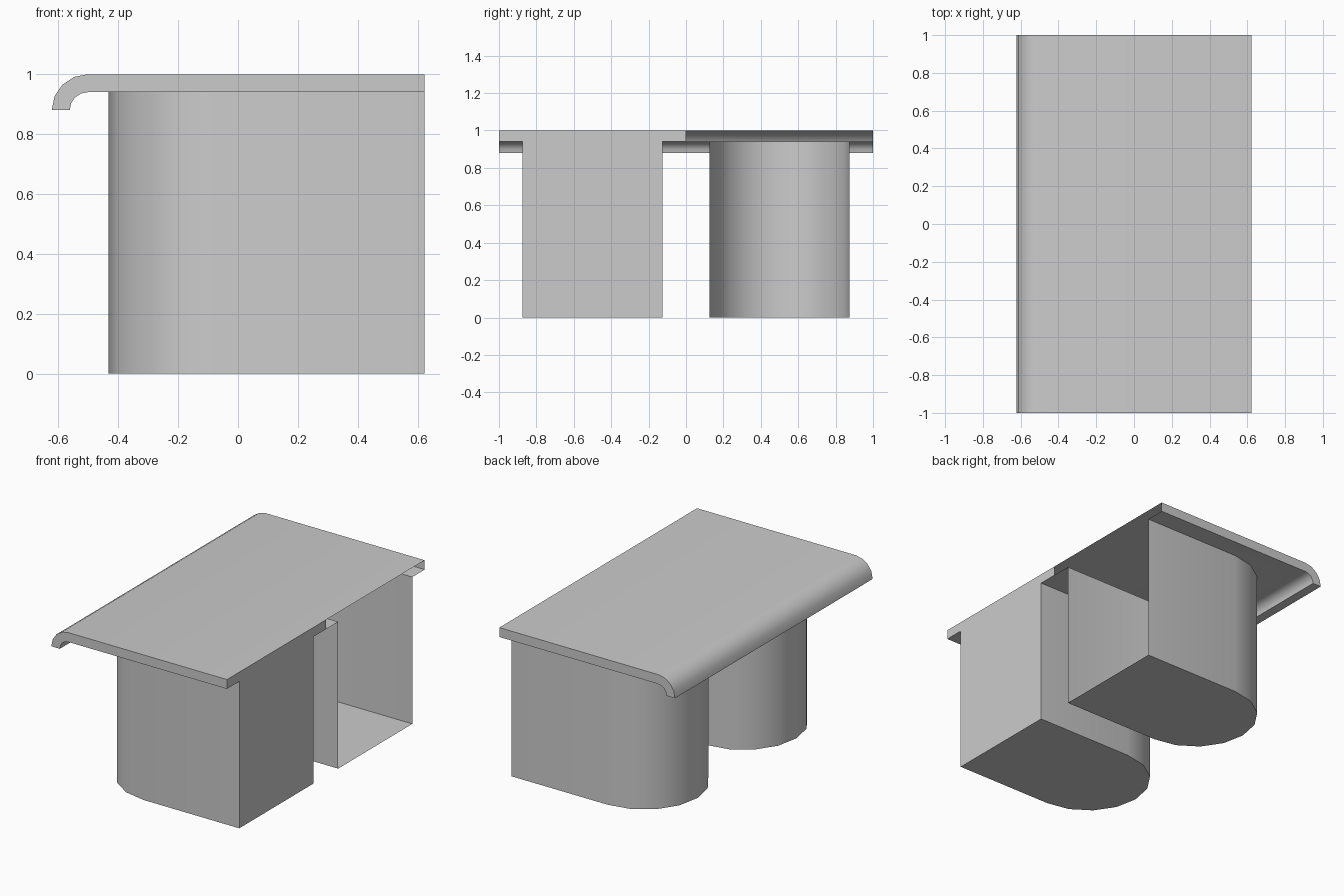
import bpy, bmesh
from math import sin, cos, pi, radians
from mathutils import Vector

if "Cube" in bpy.data.objects:
    bpy.data.objects.remove(bpy.data.objects["Cube"])

BACK, TOP, UNDER, LIP = 0.622, 1.0, 0.94, 0.88
R, CX, CY = 0.375, -0.057, 0.5          # pedestal nose radius and centre
NX = -BACK + 0.12                        # centre of the rolled counter nose
N = 8                                    # segments per pedestal half circle


def make(name, faces):
    """Build an object from (points, outward direction) pairs."""
    bm = bmesh.new()
    for pts, out in faces:
        f = bm.faces.new([bm.verts.new(p) for p in pts])
        f.normal_update()
        if f.normal.dot(Vector(out)) < 0:
            f.normal_flip()
    bmesh.ops.remove_doubles(bm, verts=bm.verts, dist=1e-5)
    me = bpy.data.meshes.new(name)
    bm.to_mesh(me)
    bm.free()
    ob = bpy.data.objects.new(name, me)
    bpy.context.collection.objects.link(ob)
    bpy.ops.object.select_all(action='DESELECT')
    ob.select_set(True)
    bpy.context.view_layer.objects.active = ob
    bpy.ops.object.shade_smooth_by_angle(angle=radians(35))
    return ob


def footprint(cy):
    """U-shaped pedestal outline in (x, y), open at the back."""
    arc = [(CX - R * sin(pi * i / N), cy + R * cos(pi * i / N)) for i in range(N + 1)]
    return [(BACK, cy + R)] + arc + [(BACK, cy - R)]


def quarter(r):
    """Rolled nose arc in (x, z), from the lip up to the flat."""
    n = N // 2
    return [(NX - r * cos(pi / 2 * i / n), LIP + r * sin(pi / 2 * i / n)) for i in range(n + 1)]


# Counter top: outer skin, nose, lip, end caps, underside open over the pedestals
outer = quarter(TOP - LIP) + [(BACK, TOP)]
inner = quarter(UNDER - LIP)
faces = []
for a, b in zip(outer, outer[1:]):
    faces.append(([(a[0], -1, a[1]), (b[0], -1, b[1]), (b[0], 1, b[1]), (a[0], 1, a[1])],
                  (a[1] - b[1], 0, b[0] - a[0])))
for a, b in zip(inner, inner[1:]):
    faces.append(([(a[0], -1, a[1]), (b[0], -1, b[1]), (b[0], 1, b[1]), (a[0], 1, a[1])],
                  (b[1] - a[1], 0, a[0] - b[0])))
lip = [(outer[0][0], -1), (outer[0][0], 1), (inner[0][0], 1), (inner[0][0], -1)]
faces.append(([(x, y, LIP) for x, y in lip], (0, 0, -1)))
for y in (-1, 1):
    section = outer + [(BACK, UNDER)] + inner[::-1]
    faces.append(([(x, y, z) for x, z in section], (0, y, 0)))
under = [(NX, 1), (BACK, 1)] + footprint(CY) + footprint(-CY) + [(BACK, -1), (NX, -1)]
faces.append(([(x, y, UNDER) for x, y in under], (0, 0, -1)))
make("counter_top", faces)

# Two hollow pedestals with round noses and flat bottoms
for name, cy in (("front_pedestal", -CY), ("rear_pedestal", CY)):
    u = footprint(cy)
    faces = [([(x, y, 0) for x, y in u], (0, 0, -1))]
    for a, b in zip(u, u[1:]):
        faces.append(([(*a, 0), (*b, 0), (*b, UNDER), (*a, UNDER)],
                      (a[1] * -1 + b[1], a[0] - b[0], 0)))
    make(name, faces)

# Flat back panel closes only the front half
p, q = -CY - R, -CY + R
panel = [(-1, TOP), (-1, UNDER), (p, UNDER), (p, 0), (q, 0), (q, UNDER), (0, UNDER), (0, TOP)]
make("back_panel", [([(BACK, y, z) for y, z in panel], (1, 0, 0))])
